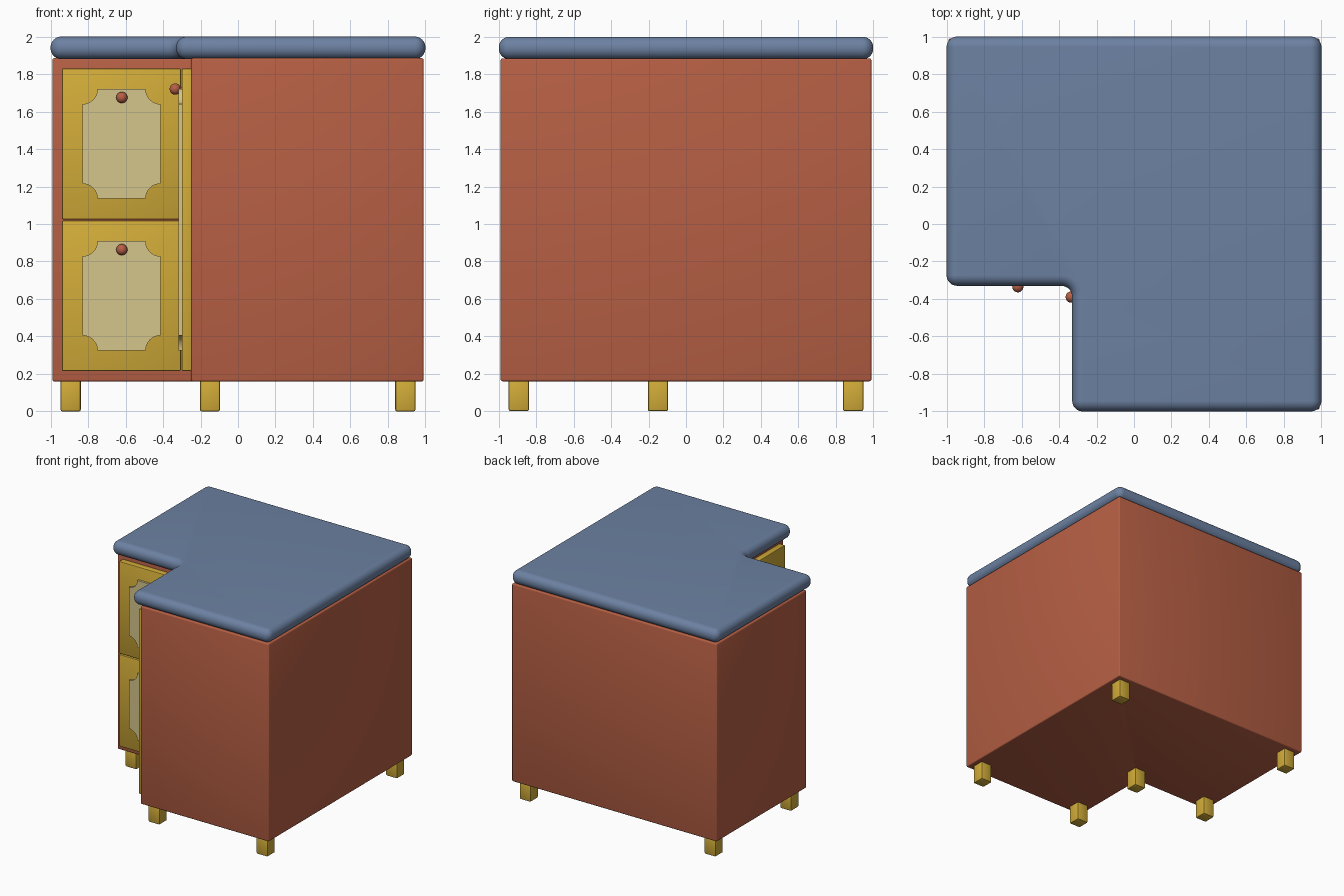
import bpy, bmesh, math
from mathutils import Vector

if "Cube" in bpy.data.objects:
    bpy.data.objects.remove(bpy.data.objects["Cube"])


def material(name, rgb):
    m = bpy.data.materials.new(name)
    m.diffuse_color = (*rgb, 1)
    m.use_nodes = True
    m.node_tree.nodes["Principled BSDF"].inputs["Base Color"].default_value = m.diffuse_color
    return m


RED = material("terracotta red", (0.47, 0.115, 0.058))
BLUE = material("slate blue", (0.15, 0.22, 0.36))
GOLD = material("golden yellow", (0.64, 0.41, 0.04))
CREAM = material("pale cream", (0.66, 0.56, 0.26))


def finish(name, bm, mat, swap=False):
    """Turn a bmesh into an object; swap exchanges x and y for side-facing parts."""
    if swap:
        for v in bm.verts:
            v.co = Vector((v.co.y, v.co.x, v.co.z))
    bmesh.ops.remove_doubles(bm, verts=bm.verts, dist=1e-5)
    bmesh.ops.recalc_face_normals(bm, faces=bm.faces)
    me = bpy.data.meshes.new(name)
    bm.to_mesh(me)
    bm.free()
    me.materials.append(mat)
    ob = bpy.data.objects.new(name, me)
    bpy.context.collection.objects.link(ob)
    bpy.ops.object.select_all(action='DESELECT')
    ob.select_set(True)
    bpy.context.view_layer.objects.active = ob
    bpy.ops.object.shade_smooth_by_angle(angle=math.radians(35))
    return ob


def l_outline(s, a, r, d, seg):
    """L-shaped outline with corner radius r, inset by d."""
    corners = [(s, -s, 1, -1, -90), (s, s, 1, 1, 0), (-s, s, -1, 1, 90),
               (-s, -a, -1, -1, 180), (-a, -a, 1, 1, None), (-a, -s, -1, -1, 180)]
    pts = []
    for x, y, sx, sy, start in corners:
        for i in range(seg + 1):
            t = 90 * i / seg
            rad, ang = (r + d, 90 - t) if start is None else (r - d, start + t)
            ang = math.radians(ang)
            pts.append((x - sx * r + rad * math.cos(ang), y - sy * r + rad * math.sin(ang)))
    return pts


def l_block(name, mat, s, a, z0, z1, r, seg):
    """Rounded L-shaped slab, lofted from inset outlines."""
    bm = bmesh.new()
    quarter = [math.pi / 2 * i / seg for i in range(seg + 1)]
    levels = [(r - r * math.sin(t), z0 + r - r * math.cos(t)) for t in quarter]
    levels += [(d, z0 + z1 - z) for d, z in reversed(levels)]
    rings = [[bm.verts.new((x, y, z)) for x, y in l_outline(s, a, r, d, seg)] for d, z in levels]
    n = len(rings[0])
    for low, high in zip(rings, rings[1:]):
        for i in range(n):
            j = (i + 1) % n
            bm.faces.new((low[i], low[j], high[j], high[i]))
    bm.faces.new(rings[0][::-1])
    bm.faces.new(rings[-1])
    return finish(name, bm, mat)


def box(name, mat, lo, hi, bevel, swap=False):
    bm = bmesh.new()
    bmesh.ops.create_cube(bm, size=1)
    for v in bm.verts:
        v.co = Vector([(l + h) / 2 + c * (h - l) for l, h, c in zip(lo, hi, v.co)])
    bmesh.ops.bevel(bm, geom=bm.edges[:], offset=bevel, segments=2, profile=0.5, affect='EDGES')
    return finish(name, bm, mat, swap)


def scalloped_panel(name, x0, x1, z0, z1, swap):
    """Raised plate with concave quarter-round corners."""
    r, seg = 0.08, 8
    bm = bmesh.new()
    ring = []
    for x, z, start in ((x0, z0, 90), (x1, z0, 180), (x1, z1, 270), (x0, z1, 360)):
        for i in range(seg + 1):
            t = math.radians(start - 90 * i / seg)
            ring.append(bm.verts.new((x + r * math.cos(t), -0.318, z + r * math.sin(t))))
    face = bm.faces.new(ring)
    ext = bmesh.ops.extrude_face_region(bm, geom=[face])
    for v in ext['geom']:
        if isinstance(v, bmesh.types.BMVert):
            v.co.y = -0.29
    return finish(name, bm, CREAM, swap)


def knob(name, x, z, swap):
    bm = bmesh.new()
    bmesh.ops.create_uvsphere(bm, u_segments=20, v_segments=12, radius=0.03)
    bmesh.ops.translate(bm, verts=bm.verts, vec=(x, -0.335, z))
    finish(name, bm, RED, swap)
    box(name + "_stem", RED, (x - 0.012, -0.33, z - 0.012), (x + 0.012, -0.29, z + 0.012), 0.004, swap)


def door(name, z0, z1, knob_x, knob_z, swap=False):
    box(name, GOLD, (-0.94, -0.30, z0), (-0.305, -0.24, z1), 0.008, swap)
    scalloped_panel(name + "_panel", -0.83, -0.413, z0 + 0.11, z1 - 0.11, swap)
    knob(name + "_knob", knob_x, knob_z, swap)


# Carcass and worktop
l_block("cabinet_body", RED, 0.99, 0.25, 0.16, 1.885, 0.01, 3)
l_block("worktop", BLUE, 1.0, 0.33, 1.88, 2.0, 0.057, 8)

# Two stacked doors on the front face, one tall door on the side face of the notch
door("upper_door", 1.025, 1.83, -0.62, 1.675)
door("lower_door", 0.215, 1.018, -0.62, 0.863)
door("tall_side_door", 0.215, 1.83, -0.39, 1.72, swap=True)

# Feet at the six corners
for i, (x, y) in enumerate([(0.893, 0.893), (0.893, -0.893), (-0.893, 0.893),
                            (-0.15, -0.893), (-0.893, -0.15), (-0.15, -0.15)]):
    box(f"foot_{i + 1}", GOLD, (x - 0.054, y - 0.054, 0), (x + 0.054, y + 0.054, 0.17), 0.01)
